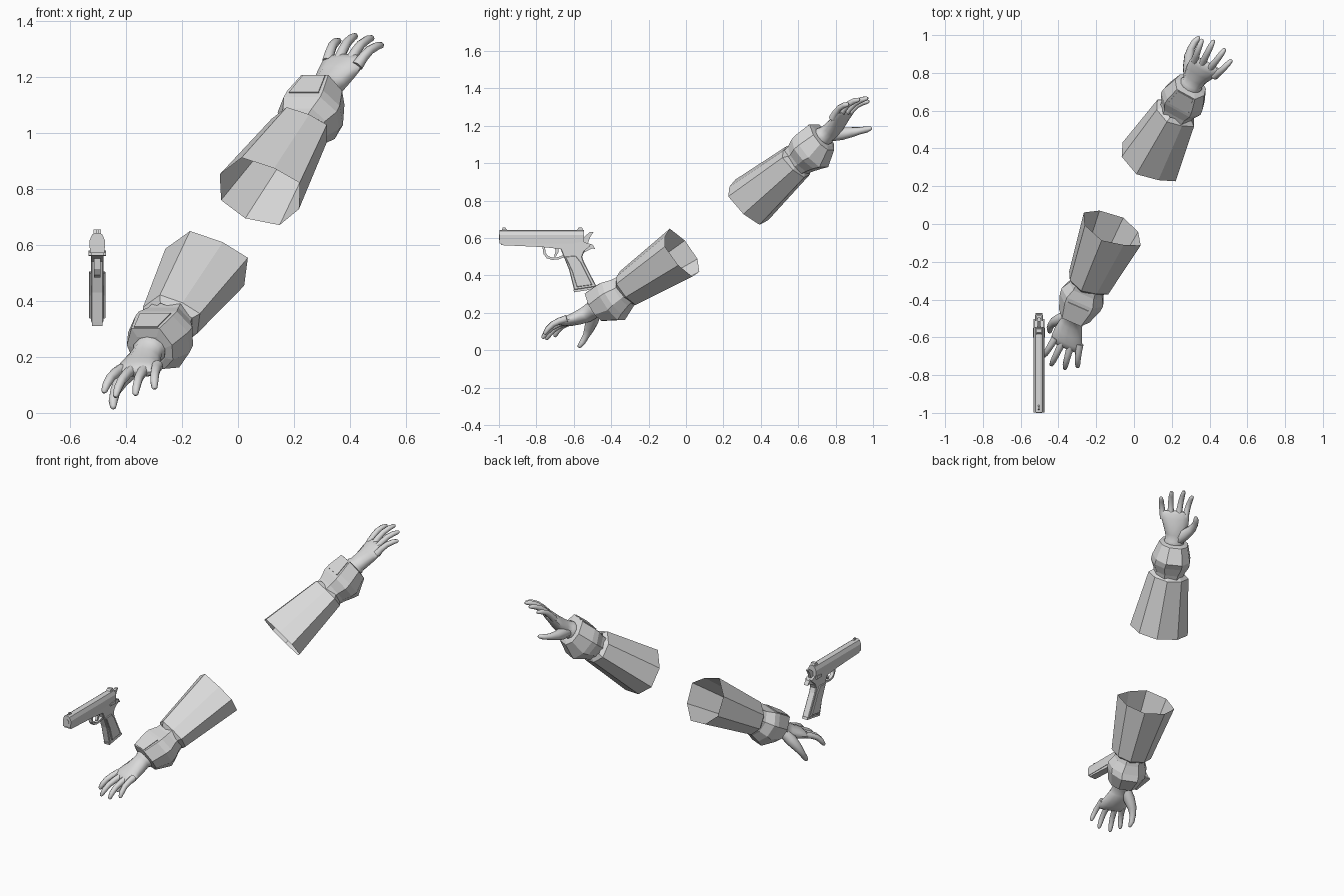
import bpy, bmesh, math
from mathutils import Vector

if "Cube" in bpy.data.objects:
    bpy.data.objects.remove(bpy.data.objects["Cube"])

grey = bpy.data.materials.new("light_grey")
grey.diffuse_color = (0.7, 0.7, 0.7, 1)
grey.use_nodes = True
grey.node_tree.nodes["Principled BSDF"].inputs["Base Color"].default_value = grey.diffuse_color


def finish(bm, name, smooth=None):
    bmesh.ops.recalc_face_normals(bm, faces=bm.faces)
    me = bpy.data.meshes.new(name)
    bm.to_mesh(me)
    bm.free()
    me.materials.append(grey)
    ob = bpy.data.objects.new(name, me)
    bpy.context.collection.objects.link(ob)
    if smooth:
        bpy.ops.object.select_all(action='DESELECT')
        ob.select_set(True)
        bpy.context.view_layer.objects.active = ob
        bpy.ops.object.shade_smooth_by_angle(angle=math.radians(smooth))
    return ob


def loft(bm, rings, cap_start=True, cap_end=True):
    loops = [[bm.verts.new(p) for p in r] for r in rings]
    n = len(loops[0])
    for a, b in zip(loops, loops[1:]):
        for i in range(n):
            j = (i + 1) % n
            bm.faces.new((a[i], a[j], b[j], b[i]))
    if cap_start:
        bm.faces.new(loops[0][::-1])
    if cap_end:
        bm.faces.new(loops[-1])


# ---------- Arms ----------
# cross-sections in (thumb side, back of hand)
CUFF = [(.027, .152), (-.09, .105), (-.173, .04), (-.132, -.077),
        (-.03, -.148), (.10, -.118), (.172, -.037), (.14, .078)]
BRACE = [(.62, 1), (-.62, 1), (-1, .25), (-.88, -.5),
         (-.42, -1), (.42, -1), (.88, -.5), (1, .25)]
ROUND = [(math.cos(k * math.pi / 6), math.sin(k * math.pi / 6)) for k in range(12)]


def make_arm(side, centre, along, thumb_sign):
    c, w = Vector(centre), Vector(along).normalized()
    v = (Vector((0, 0, 1)) - w * w.z).normalized()
    u = w.cross(v) * thumb_sign

    def P(a, b, t):
        return c + u * a + v * b + w * t

    # forearm guard, open at the elbow
    bm = bmesh.new()
    sizes = [(0, 1, 1), (.365, .69, .70), (.385, .55, .55)]
    loft(bm, [[P(a * su, b * sv, t) for a, b in CUFF] for t, su, sv in sizes], False, False)
    finish(bm, side + "_forearm_guard")

    # wrist guard: station, half width, top, bottom
    bm = bmesh.new()
    stations = [(.34, .085, .07, .075), (.40, .095, .075, .09), (.45, .12, .088, .108),
                (.485, .117, .092, .124), (.575, .088, .094, .075), (.58, .06, .06, .055)]
    loft(bm, [[P(a * h, b * (top if b > 0 else bot), t) for a, b in BRACE]
              for t, h, top, bot in stations])
    finish(bm, side + "_wrist_guard")

    # raised plate on the wrist guard
    bm = bmesh.new()
    loft(bm, [[P(a, b + lift, t) for a, b, t in
               ((.06, .09, .47), (-.06, .09, .47), (-.045, .093, .57), (.045, .093, .57))]
              for lift in (-.004, .005)])
    finish(bm, side + "_wrist_plate")

    # palm: station, half width, half thickness, offsets
    bm = bmesh.new()
    palm = [(.56, .056, .050, 0, .01), (.59, .062, .054, 0, .008), (.60, .055, .048, 0, .008),
            (.64, .063, .045, -.002, .006), (.69, .077, .038, -.008, .012),
            (.735, .087, .031, -.018, .022), (.765, .085, .020, -.022, .026),
            (.775, .074, .010, -.022, .026)]
    loft(bm, [[P(a * h + ou, b * d + ov, t) for a, b in ROUND] for t, h, d, ou, ov in palm])
    finish(bm, side + "_palm", 50)

    # digits as tapered bent tubes
    def digit(name, path, radii):
        bm = bmesh.new()
        pts = [Vector(p) for p in path]
        rings = []
        for i, p in enumerate(pts):
            d = (pts[min(i + 1, len(pts) - 1)] - pts[max(i - 1, 0)]).normalized()
            s = d.cross(Vector((0, 1, 0))).normalized()
            q = s.cross(d)
            rings.append([P(*(p + (s * math.cos(k * math.pi / 4)
                                   + q * math.sin(k * math.pi / 4)) * radii[i]))
                          for k in range(8)])
        loft(bm, rings)
        finish(bm, side + "_" + name, 50)

    fingers = [("index_finger", .045, .064, .888), ("middle_finger", .002, .008, .918),
               ("ring_finger", -.045, -.066, .905), ("little_finger", -.086, -.125, .862)]
    for name, ub, ut, end in fingers:
        start = .745 if ub > -.08 else .72
        path = []
        for f, lift in ((0, .026), (.28, .036), (.55, .039), (.8, .03), (.96, .018), (1, .014)):
            path.append((ub + (ut - ub) * f, lift, start + (end - start) * f))
        digit(name, path, (.021, .018, .0165, .015, .011, .005))
    digit("thumb", [(.025, -.005, .61), (.055, -.028, .655), (.082, -.05, .70),
                    (.093, -.07, .74), (.092, -.088, .775), (.085, -.099, .80), (.083, -.101, .806)],
          (.034, .035, .027, .019, .017, .011, .005))


make_arm("front", (-.115, -.025, .52), (-.342, -.784, -.519), 1)
make_arm("back", (.08, .33, .79), (.386, .706, .596), -1)

# ---------- Pistol ----------
GX = -.503


def slab(name, profile, half, bevel=0.0, x=GX):
    """Side profile in (y, z) extruded across x."""
    bm = bmesh.new()
    loft(bm, [[(x + s * half, y, z) for y, z in profile] for s in (-1, 1)])
    if bevel:
        bmesh.ops.recalc_face_normals(bm, faces=bm.faces)
        edges = [e for e in bm.edges if abs(e.verts[0].co.x - e.verts[1].co.x) < 1e-5]
        bmesh.ops.bevel(bm, geom=edges, offset=bevel, segments=1, affect='EDGES')
    finish(bm, name)


# slide with a chamfered top
section = [(-.026, .572), (-.028, .615), (-.018, .638), (-.008, .643),
           (.008, .643), (.018, .638), (.028, .615), (.026, .572)]
bm = bmesh.new()
loft(bm, [[(GX + x, y, z) for x, z in section] for y in (-.998, -.545)])
finish(bm, "slide")

# muzzle
bm = bmesh.new()
loft(bm, [[(GX + .015 * a, y, .605 + .015 * b) for a, b in ROUND] for y in (-1.0, -.95)])
finish(bm, "muzzle", 40)

# frame, grip and small parts
slab("frame", [(-.99, .575), (-.99, .562), (-.77, .552), (-.66, .54), (-.64, .525), (-.56, .52),
               (-.515, .555), (-.51, .568), (-.545, .578)], .023)
slab("grip", [(-.672, .545), (-.625, .43), (-.598, .322), (-.478, .340), (-.545, .47),
              (-.555, .50), (-.535, .55)], .022, .004)
for s, nm in ((-1, "left"), (1, "right")):
    slab(nm + "_grip_panel", [(-.645, .50), (-.608, .42), (-.583, .338), (-.502, .350),
                              (-.562, .47), (-.59, .505)], .005, .002, GX + s * .025)
    slab(nm + "_safety_lever", [(-.60, .575), (-.60, .562), (-.55, .56), (-.55, .58)],
         .004, 0, GX + s * .027)
slab("magazine_base", [(-.602, .325), (-.598, .310), (-.47, .330), (-.476, .343)], .019)
slab("hammer", [(-.55, .57), (-.55, .60), (-.515, .632), (-.495, .632), (-.512, .605), (-.525, .57)], .008)
slab("grip_tang", [(-.55, .575), (-.50, .566), (-.484, .54), (-.50, .545), (-.55, .52)], .014)
slab("front_sight", [(-.985, .64), (-.98, .655), (-.965, .655), (-.955, .64)], .004)
slab("rear_sight", [(-.585, .64), (-.575, .655), (-.555, .655), (-.55, .64)], .014)
slab("trigger", [(-.70, .55), (-.698, .525), (-.706, .502), (-.695, .502), (-.682, .525), (-.68, .55)], .007)

# trigger guard: a bent strip
outer = [(-.768, .556), (-.762, .515), (-.745, .492), (-.715, .483), (-.68, .486), (-.645, .50)]
inner = [(-.755, .556), (-.750, .52), (-.737, .503), (-.713, .495), (-.682, .498), (-.645, .515)]
bm = bmesh.new()
loft(bm, [[(GX + x, *p) for x, p in ((-.011, o), (.011, o), (.011, i), (-.011, i))]
          for o, i in zip(outer, inner)])
finish(bm, "trigger_guard")
